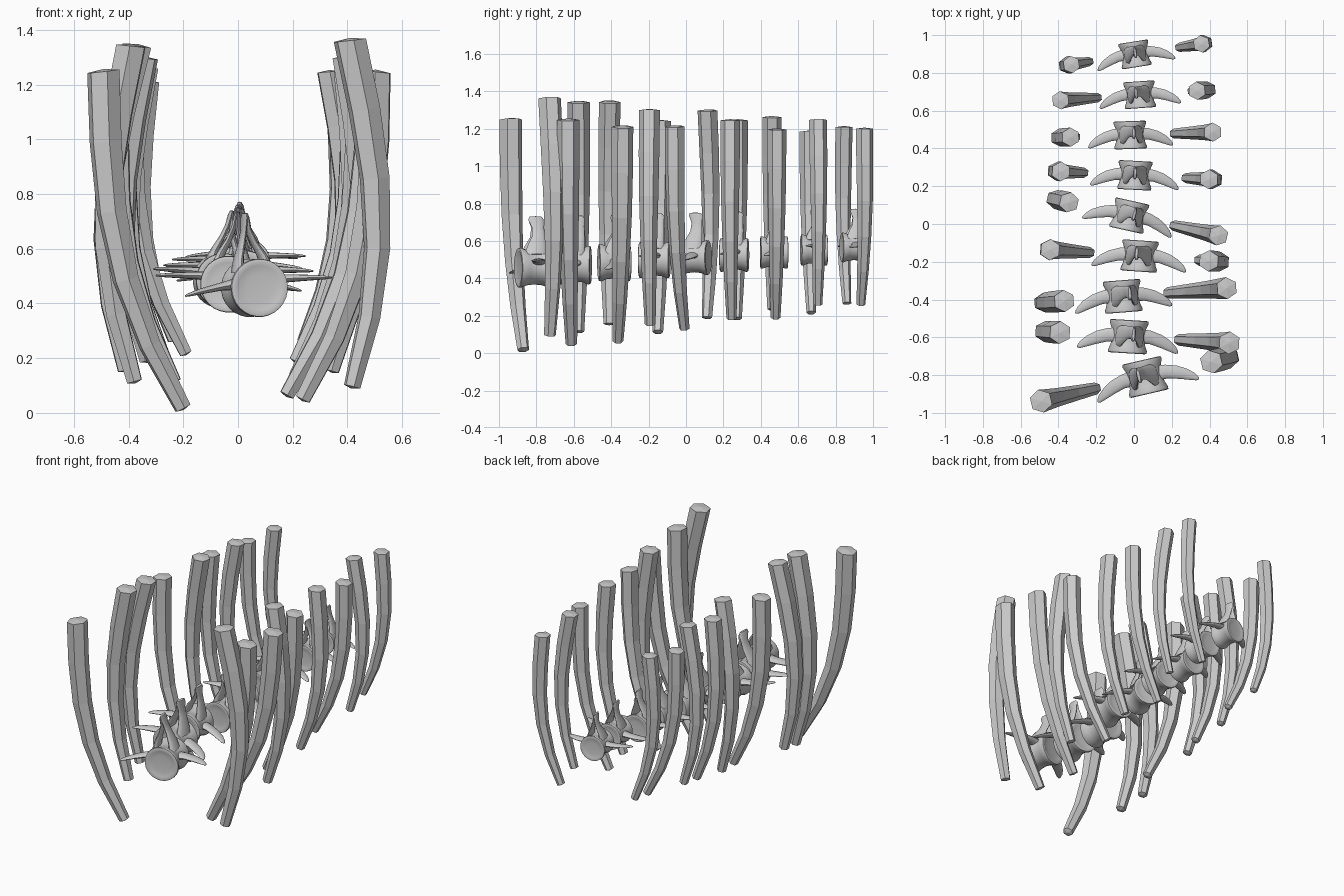
import bpy, bmesh, math
from mathutils import Vector, Matrix

if "Cube" in bpy.data.objects:
    bpy.data.objects.remove(bpy.data.objects["Cube"])


def loft(bm, rings, n, dome=0.0):
    """Skin elliptical rings (centre, u axis, v axis) and close both ends with fans."""
    loops = []
    for c, u, v in rings:
        loops.append([bm.verts.new(c + u * math.cos(2 * math.pi * k / n)
                                   + v * math.sin(2 * math.pi * k / n)) for k in range(n)])
    for a, b in zip(loops, loops[1:]):
        for k in range(n):
            bm.faces.new((a[k], a[(k + 1) % n], b[(k + 1) % n], b[k]))
    for loop, here, nxt in ((loops[0], rings[0][0], rings[1][0]),
                            (loops[-1], rings[-1][0], rings[-2][0])):
        tip = bm.verts.new(here + (here - nxt).normalized() * dome)
        for k in range(n):
            bm.faces.new((loop[k], loop[(k + 1) % n], tip))


def make_mesh(bm, name, smooth):
    bmesh.ops.recalc_face_normals(bm, faces=bm.faces[:])
    me = bpy.data.meshes.new(name)
    bm.to_mesh(me)
    bm.free()
    if smooth:
        me.shade_smooth()
        me.set_sharp_from_angle(angle=math.radians(40))
    return me


def place(me, name, matrix):
    ob = bpy.data.objects.new(name, me)
    bpy.context.collection.objects.link(ob)
    ob.matrix_world = matrix
    return ob


# Rib: curved, tapering six-sided bar (x, z, radius)
RIB = [(.466, .855, .062), (.489, .597, .061), (.497, .342, .057),
       (.475, .089, .050), (.415, -.159, .042), (.320, -.403, .032)]


def rib_mesh(side):
    bm = bmesh.new()
    pts = [Vector((side * x, 0, z)) for x, z, r in RIB]
    rings = []
    for i, p in enumerate(pts):
        t = (pts[min(i + 1, 5)] - pts[max(i - 1, 0)]).normalized()
        if i == 0:
            t = Vector((0, 0, -1))
        r = RIB[i][2]
        across = Vector((0, 1, 0))
        rings.append((p, across * r, t.cross(across) * r))
    loft(bm, rings, 6, .008)
    return make_mesh(bm, "rib", False)


# Vertebra body: waisted drum with dished ends (y, radius)
BODY = [(-.083, .05), (-.086, .082), (-.091, .096), (-.088, .105), (-.076, .107),
        (-.045, .095), (0, .09)]
# Side blade: (x, y, z, half width in y, half thickness in z)
BLADE = [(.06, .008, .022, .040, .022), (.12, .003, .020, .037, .015),
         (.18, -.015, .015, .036, .012), (.23, -.038, .010, .030, .009),
         (.262, -.058, .006, .020, .006), (.276, -.068, .004, .008, .003)]
# Half of the upper arch and spine: (x, y, z, half depth in y, half thickness in x)
ARCH = [(.056, -.003, .065, .062, .022), (.044, .008, .115, .052, .016),
        (.023, .022, .165, .037, .012), (.008, .023, .215, .033, .010),
        (.003, .016, .258, .042, .010), (.002, .013, .274, .034, .006)]


def vertebra_mesh():
    bm = bmesh.new()
    profile = BODY + [(-y, r) for y, r in BODY[-2::-1]]
    loft(bm, [(Vector((0, y, 0)), Vector((r, 0, 0)), Vector((0, 0, r)))
              for y, r in profile], 28)
    for s in (-1, 1):
        loft(bm, [(Vector((s * x, y, z)), Vector((0, w, 0)), Vector((0, 0, h)))
                  for x, y, z, w, h in BLADE], 12, .003)
        loft(bm, [(Vector((s * x, y, z)), Vector((h, 0, 0)), Vector((0, w, 0)))
                  for x, y, z, w, h in ARCH], 12, .003)
    return make_mesh(bm, "vertebra", True)


vertebra, left_rib, right_rib = vertebra_mesh(), rib_mesh(-1), rib_mesh(1)

# Nine segments front to back, each shifted (x), turned (yaw) and tipped (roll)
SEGMENTS = [(.06, 13, 7), (-.03, -3.5, -6), (-.06, 4.5, -8.7), (.03, -4, 4),
            (-.025, -12.5, -6), (.005, -3, 0), (-.02, 2, -5), (.03, 4, 5), (.005, 9, -.7)]
for i, (x, yaw, roll) in enumerate(SEGMENTS):
    m = (Matrix.Translation((x, -.81 + .2135 * i, .457 + .0135 * i))
         @ Matrix.Rotation(math.radians(yaw), 4, 'Z')
         @ Matrix.Rotation(math.radians(-roll), 4, 'Y')
         @ Matrix.Scale(1 - .0315 * i, 4))
    place(vertebra, f"vertebra_{i + 1}", m)
    place(left_rib, f"left_rib_{i + 1}", m)
    place(right_rib, f"right_rib_{i + 1}", m)
